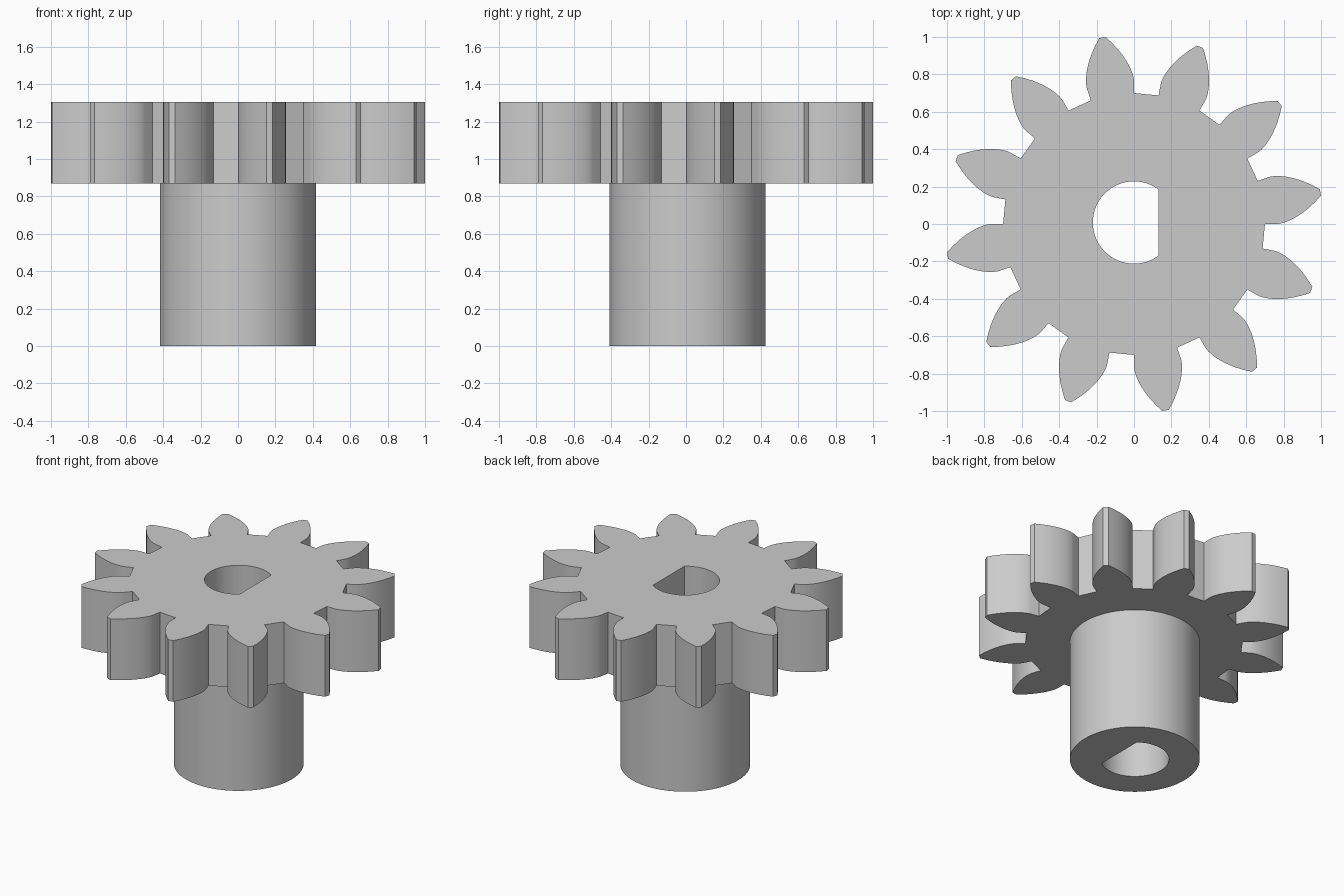
import bpy
import bmesh
from math import sin, cos, tan, acos, pi, radians, sqrt

if "Cube" in bpy.data.objects:
    bpy.data.objects.remove(bpy.data.objects["Cube"], do_unlink=True)

TEETH = 12
ROOT_R, BASE_R, TIP_R = 0.70, 0.766, 1.011
HALF_TOOTH = radians(9.6)
GEAR_BOTTOM, TOP = 0.87, 1.305
CENTRE_Y = 0.008
HUB_R, BORE_R, FLAT_X = 0.418, 0.22, 0.13

grey = bpy.data.materials.new("plain_grey")
grey.use_nodes = True
grey.diffuse_color = (0.6, 0.6, 0.6, 1)
grey.node_tree.nodes["Principled BSDF"].inputs["Base Color"].default_value = (0.6, 0.6, 0.6, 1)


def prism(name, outline, z0, z1):
    """Extrude a flat outline upwards into a closed solid."""
    bm = bmesh.new()
    face = bm.faces.new([bm.verts.new((x, y, z0)) for x, y in outline])
    top = bmesh.ops.extrude_face_region(bm, geom=[face])["geom"]
    bmesh.ops.translate(bm, vec=(0, 0, z1 - z0),
                        verts=[g for g in top if isinstance(g, bmesh.types.BMVert)])
    bmesh.ops.recalc_face_normals(bm, faces=bm.faces)
    mesh = bpy.data.meshes.new(name)
    bm.to_mesh(mesh)
    bm.free()
    mesh.materials.append(grey)
    obj = bpy.data.objects.new(name, mesh)
    bpy.context.collection.objects.link(obj)
    return obj


def combine(target, other, operation):
    """Apply a boolean and drop the helper solid."""
    bpy.context.view_layer.objects.active = target
    mod = target.modifiers.new("combine", "BOOLEAN")
    mod.operation, mod.solver, mod.object = operation, "EXACT", other
    bpy.ops.object.modifier_apply(modifier=mod.name)
    bpy.data.objects.remove(other, do_unlink=True)


def circle_arc(radius, start, end, steps):
    return [(radius * cos(start + (end - start) * i / steps),
             CENTRE_Y + radius * sin(start + (end - start) * i / steps))
            for i in range(steps + 1)]


# Involute tooth: one flank, mirrored about the tooth's centre line
flank = [(ROOT_R, 0)]
for i in range(11):
    r = BASE_R + (TIP_R - BASE_R) * (i / 10) ** 1.5
    a = acos(BASE_R / r)
    flank.append((r, tan(a) - a))
tooth = flank + [(r, 2 * HALF_TOOTH - a) for r, a in reversed(flank)]
outline = [(r * cos(a + 2 * pi * k / TEETH), r * sin(a + 2 * pi * k / TEETH))
           for k in range(TEETH) for r, a in tooth]
gear = prism("pinion_gear", outline, GEAR_BOTTOM, TOP)

# Round hub below the toothed wheel
hub = prism("hub", circle_arc(HUB_R, 0, 2 * pi, 96)[:-1], 0, GEAR_BOTTOM + 0.1)
combine(gear, hub, "UNION")

# D-shaped bore right through
flat = acos(FLAT_X / BORE_R)
bore = prism("bore_cutter", circle_arc(BORE_R, flat, 2 * pi - flat, 64), -0.1, TOP + 0.1)
bore.hide_render = True
combine(gear, bore, "DIFFERENCE")

# Smooth curved walls, crisp edges
bpy.ops.object.select_all(action="DESELECT")
gear.select_set(True)
bpy.context.view_layer.objects.active = gear
bpy.ops.object.shade_smooth_by_angle(angle=radians(25))
